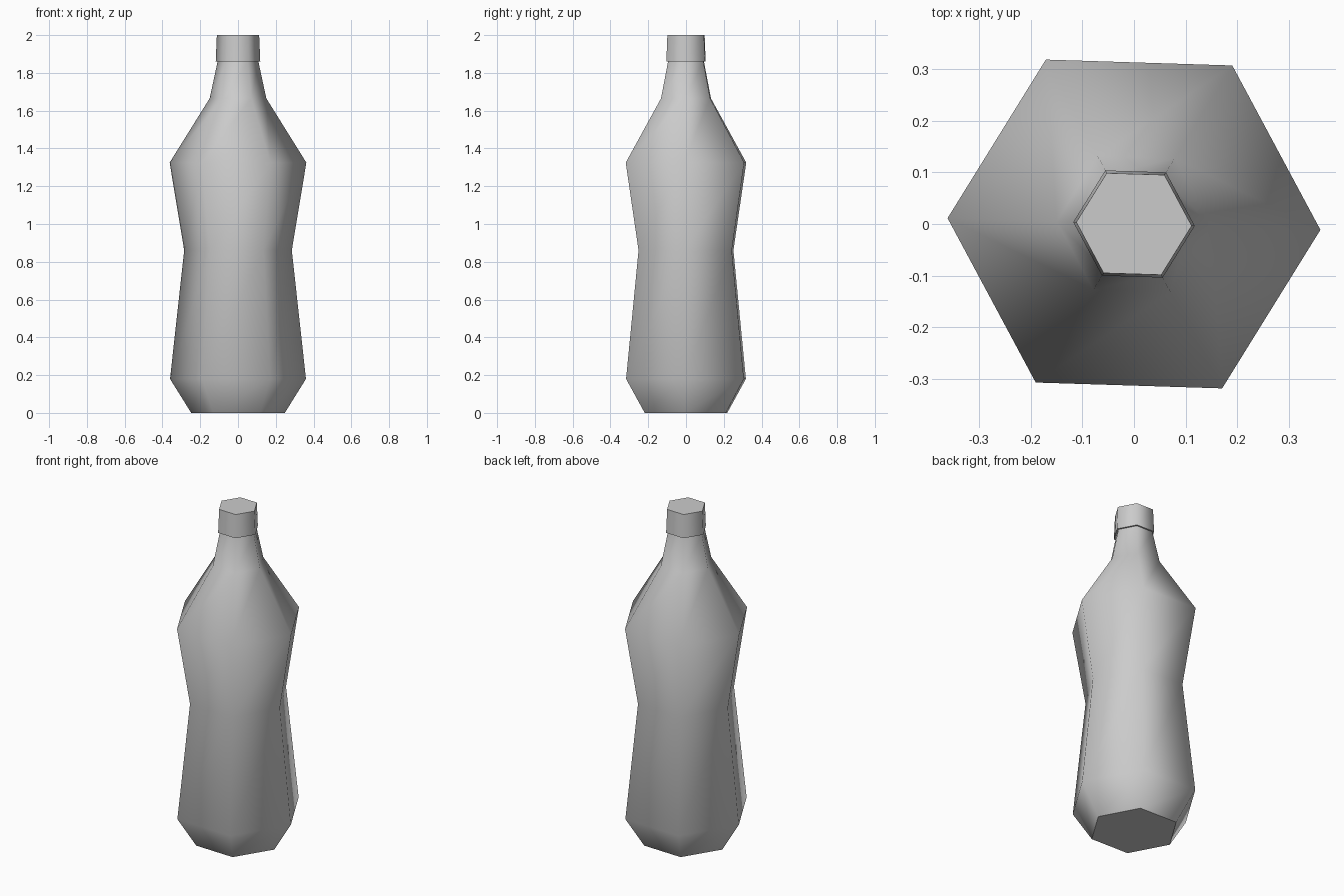
import bpy, bmesh, math

if "Cube" in bpy.data.objects:
    bpy.data.objects.remove(bpy.data.objects["Cube"])

SIDES = 6
TURN = math.radians(-1.8)


def lathe(name, profile, cap_bottom, cap_top):
    """Sweep (radius, z) points around z with smooth sides and flat end caps."""
    bm = bmesh.new()
    rings = []
    for r, z in profile:
        rings.append([bm.verts.new((r * math.cos(TURN + math.tau * i / SIDES),
                                    r * math.sin(TURN + math.tau * i / SIDES), z))
                      for i in range(SIDES)])
    for low, high in zip(rings, rings[1:]):
        for i in range(SIDES):
            j = (i + 1) % SIDES
            bm.faces.new((low[i], low[j], high[j], high[i])).smooth = True
    ends = []
    if cap_bottom:
        ends.append(bm.faces.new(rings[0][::-1]))
    if cap_top:
        ends.append(bm.faces.new(rings[-1]))
    # Keep the end rims crisp
    for face in ends:
        face.smooth = False
        for edge in face.edges:
            edge.smooth = False
    mesh = bpy.data.meshes.new(name)
    bm.to_mesh(mesh)
    bm.free()
    obj = bpy.data.objects.new(name, mesh)
    bpy.context.collection.objects.link(obj)
    return obj


# Bottle body: foot, belly, waist, shoulder and neck
lathe("bottle_body", [(0.248, 0), (0.36, 0.18), (0.285, 0.86), (0.362, 1.325),
                      (0.15, 1.665), (0.108, 1.86)], True, False)

# Screw cap: slightly tapered and a little wider than the neck
lathe("bottle_cap", [(0.118, 1.86), (0.112, 2.0)], True, True)
